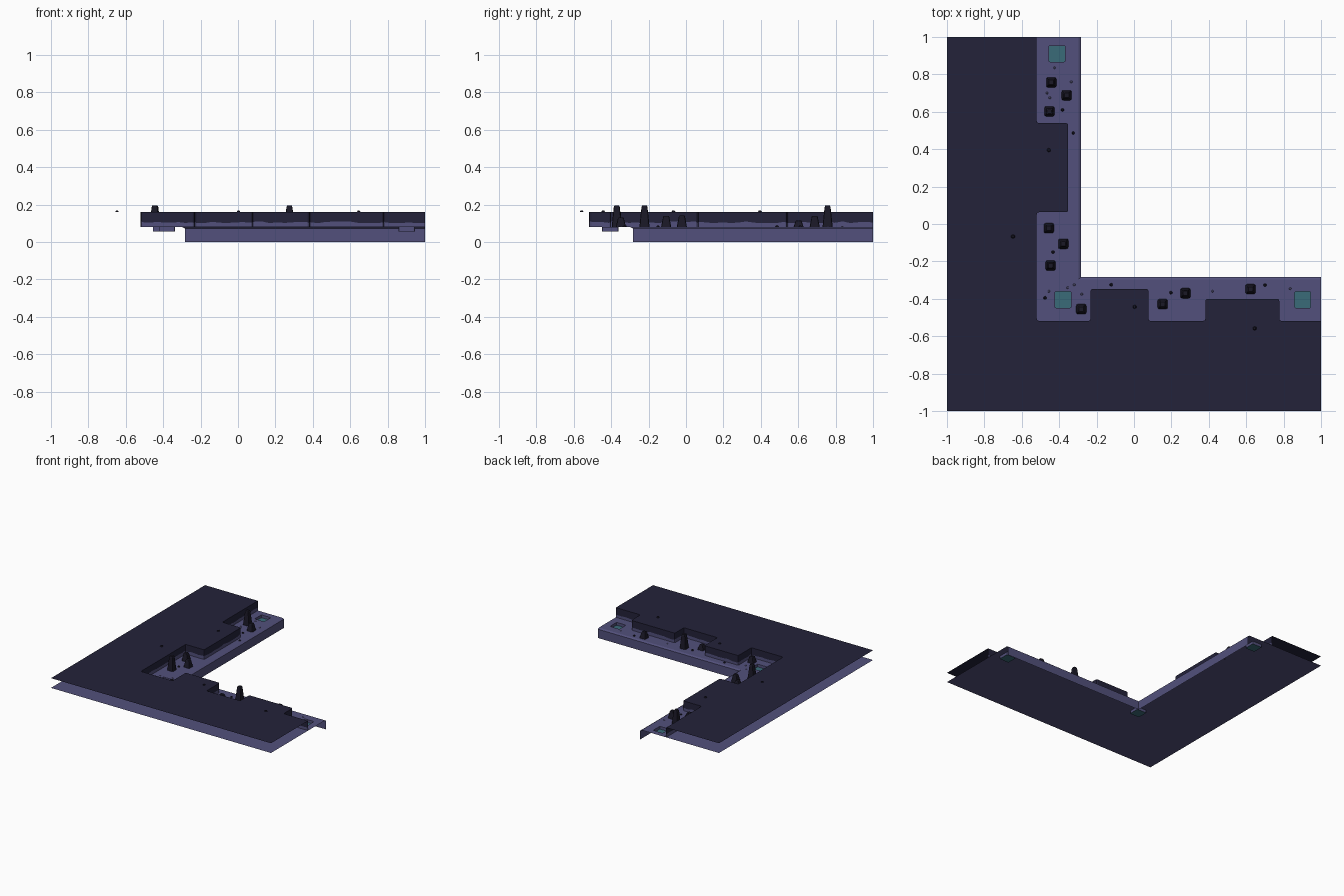
import bpy, bmesh, random
from mathutils import Vector

random.seed(4)
cube = bpy.data.objects.get("Cube")
if cube:
    bpy.data.objects.remove(cube)


def material(name, rgb):
    m = bpy.data.materials.new(name)
    m.use_nodes = True
    m.diffuse_color = (*rgb, 1)
    m.node_tree.nodes["Principled BSDF"].inputs["Base Color"].default_value = (*rgb, 1)
    return m


DARK = material("dark rock", (0.017, 0.016, 0.042))
PURPLE = material("purple stone", (0.085, 0.081, 0.20))
TEAL = material("teal pool", (0.042, 0.145, 0.19))
BLACK = material("black rock", (0.010, 0.009, 0.019))
PALE = material("pale chips", (0.12, 0.115, 0.24))

FLOOR, ROOF, POOL, BAND = 0.08, 0.16, 0.057, 0.104


def finish(name, bm, *mats):
    mesh = bpy.data.meshes.new(name)
    bm.to_mesh(mesh)
    bm.free()
    for m in mats:
        mesh.materials.append(m)
    ob = bpy.data.objects.new(name, mesh)
    bpy.context.collection.objects.link(ob)
    return ob


def rounded(path, r, closed=False):
    """Replace each corner of a flat path with a short three-point curve."""
    pts = [Vector(p) for p in path]
    out = []
    for i, p in enumerate(pts):
        if not closed and i in (0, len(pts) - 1):
            out.append(p)
            continue
        a = p + (pts[i - 1] - p).normalized() * r
        b = p + (pts[(i + 1) % len(pts)] - p).normalized() * r
        out += [a, (a + b) / 4 + p / 2, b]
    return out


def sheet(name, loops, z, mat):
    """Flat filled outline; every loop after the first is a hole."""
    bm = bmesh.new()
    edges = []
    for loop in loops:
        vs = [bm.verts.new((p[0], p[1], z)) for p in loop]
        edges += [bm.edges.new((v, vs[(i + 1) % len(vs)])) for i, v in enumerate(vs)]
    bmesh.ops.triangle_fill(bm, edges=edges, use_beauty=True, normal=(0, 0, 1))
    for f in bm.faces:
        f.normal_update()
        if f.normal.z < 0:
            f.normal_flip()
    bmesh.ops.dissolve_limit(bm, angle_limit=0.01, verts=bm.verts[:], edges=bm.edges[:])
    return finish(name, bm, mat)


def strip(bm, upper, lower, mat=0):
    """Quads between two matching lists of points."""
    a = [bm.verts.new(p) for p in upper]
    b = [bm.verts.new(p) for p in lower]
    for i in range(len(a) - 1):
        bm.faces.new((a[i], b[i], b[i + 1], a[i + 1])).material_index = mat


def square(x, y, r, cut):
    return rounded([(x - r, y - r), (x + r, y - r), (x + r, y + r), (x - r, y + r)], cut, True)


# Lower ground sheet with holes for the pools
pools = [(-0.412, 0.91), (-0.38, -0.405), (0.902, -0.405)]
holes = [square(x, y, 0.043, 0.006) for x, y in pools]
T = -0.298
E = -0.284
ground = [(-1, -1), (1, -1), (1, T), (T, T), (T, 1), (-1, 1)]
sheet("ground_floor", [ground] + holes, FLOOR, PURPLE)

# Ledge skirt: chamfered lip, then a drop to the base
bm = bmesh.new()
profile = [(T, FLOOR), (E, FLOOR - 0.008), (E, 0)]
for (o1, z1), (o2, z2) in zip(profile, profile[1:]):
    strip(bm, [(1, o1, z1), (o1, o1, z1), (o1, 1, z1)],
          [(1, o2, z2), (o2, o2, z2), (o2, 1, z2)])
bmesh.ops.reverse_faces(bm, faces=bm.faces[:])
for f in bm.faces:
    f.normal_update()
    if f.normal.x + f.normal.y < 0:
        f.normal_flip()
finish("ledge_skirt", bm, PURPLE)

# Sunken pools: purple sides and a teal bottom
for i, loop in enumerate(holes):
    bm = bmesh.new()
    ring = loop + loop[:1]
    strip(bm, [(*p, POOL) for p in ring], [(*p, FLOOR) for p in ring])
    f = bm.faces.new([bm.verts.new((*p, POOL)) for p in loop])
    f.material_index = 1
    finish(f"pool_{i + 1}", bm, PURPLE, TEAL)

# Upper plateau with notched inner edge
edge = rounded([(1, -0.518), (0.777, -0.518), (0.777, -0.40), (0.382, -0.40), (0.382, -0.518),
                (0.077, -0.518), (0.077, -0.347), (-0.232, -0.347), (-0.232, -0.518),
                (-0.52, -0.518), (-0.52, 0.063), (-0.352, 0.063), (-0.352, 0.54),
                (-0.52, 0.54), (-0.52, 1)], 0.012)
sheet("plateau_top", [[(-1, 1), (-1, -1), (1, -1)] + edge], ROOF, DARK)

# Cliff wall below the plateau: dark above, ragged purple band below
fine = []
for a, b in zip(edge, edge[1:]):
    n = max(1, round((b - a).length / 0.04))
    fine += [a.lerp(b, k / n) for k in range(n)]
fine.append(edge[-1])
line = [(*p, BAND + random.uniform(-0.004, 0.006)) for p in fine]
bm = bmesh.new()
strip(bm, [(*p, ROOF) for p in fine], line, 0)
strip(bm, line, [(*p, FLOOR) for p in fine], 1)
bmesh.ops.remove_doubles(bm, verts=bm.verts[:], dist=0.0001)
for f in bm.faces:
    f.normal_flip()
finish("cliff_wall", bm, DARK, PURPLE)


# Tapered rock spikes: (x, y, top height)
def spike(name, x, y, top):
    bm = bmesh.new()
    h = top - FLOOR
    rings = []
    for t, r in ((0, 0.027), (0.35, 0.023), (0.92, 0.016), (1, 0.012)):
        rings.append([(*p, FLOOR + h * t) for p in square(x, y, r, r * 0.4)])
    for lo, hi in zip(rings, rings[1:]):
        strip(bm, hi + hi[:1], lo + lo[:1])
    bm.faces.new([bm.verts.new(p) for p in rings[-1]])
    bmesh.ops.remove_doubles(bm, verts=bm.verts[:], dist=0.0001)
    bmesh.ops.recalc_face_normals(bm, faces=bm.faces[:])
    finish(name, bm, BLACK)


spikes = [(-0.442, 0.757, 0.195), (-0.36, 0.688, 0.14), (-0.452, 0.602, 0.115),
          (-0.455, -0.022, 0.142), (-0.378, -0.106, 0.14), (-0.446, -0.222, 0.195),
          (-0.282, -0.455, 0.13), (0.153, -0.428, 0.12), (0.275, -0.37, 0.195),
          (0.623, -0.348, 0.13)]
for i, s in enumerate(spikes):
    spike(f"rock_spike_{i + 1}", *s)


# Loose pebbles and pale chips
def pebbles(name, spots, z, r, h, mat):
    bm = bmesh.new()
    for x, y in spots:
        new = bmesh.ops.create_cone(bm, cap_ends=True, segments=6, radius1=r,
                                    radius2=r * 0.6, depth=h)["verts"]
        bmesh.ops.translate(bm, verts=new, vec=(x, y, z + h / 2))
    finish(name, bm, mat)


pebbles("plateau_pebbles", [(-0.455, 0.395), (-0.647, -0.067), (0.003, -0.443), (0.645, -0.558)],
        ROOF, 0.011, 0.007, BLACK)
pebbles("floor_pebbles", [(-0.325, 0.487), (-0.382, 0.61), (-0.122, -0.325), (0.197, -0.367),
                          (0.7, -0.327), (-0.433, -0.15), (-0.475, -0.395)],
        FLOOR, 0.009, 0.008, BLACK)
pebbles("pale_chips", [(-0.465, 0.70), (-0.45, 0.675), (-0.335, 0.76), (-0.425, 0.835),
                       (-0.355, -0.34), (-0.28, -0.375), (-0.32, -0.325), (-0.455, -0.36),
                       (0.835, -0.345), (0.42, -0.36)], FLOOR, 0.007, 0.004, PALE)
